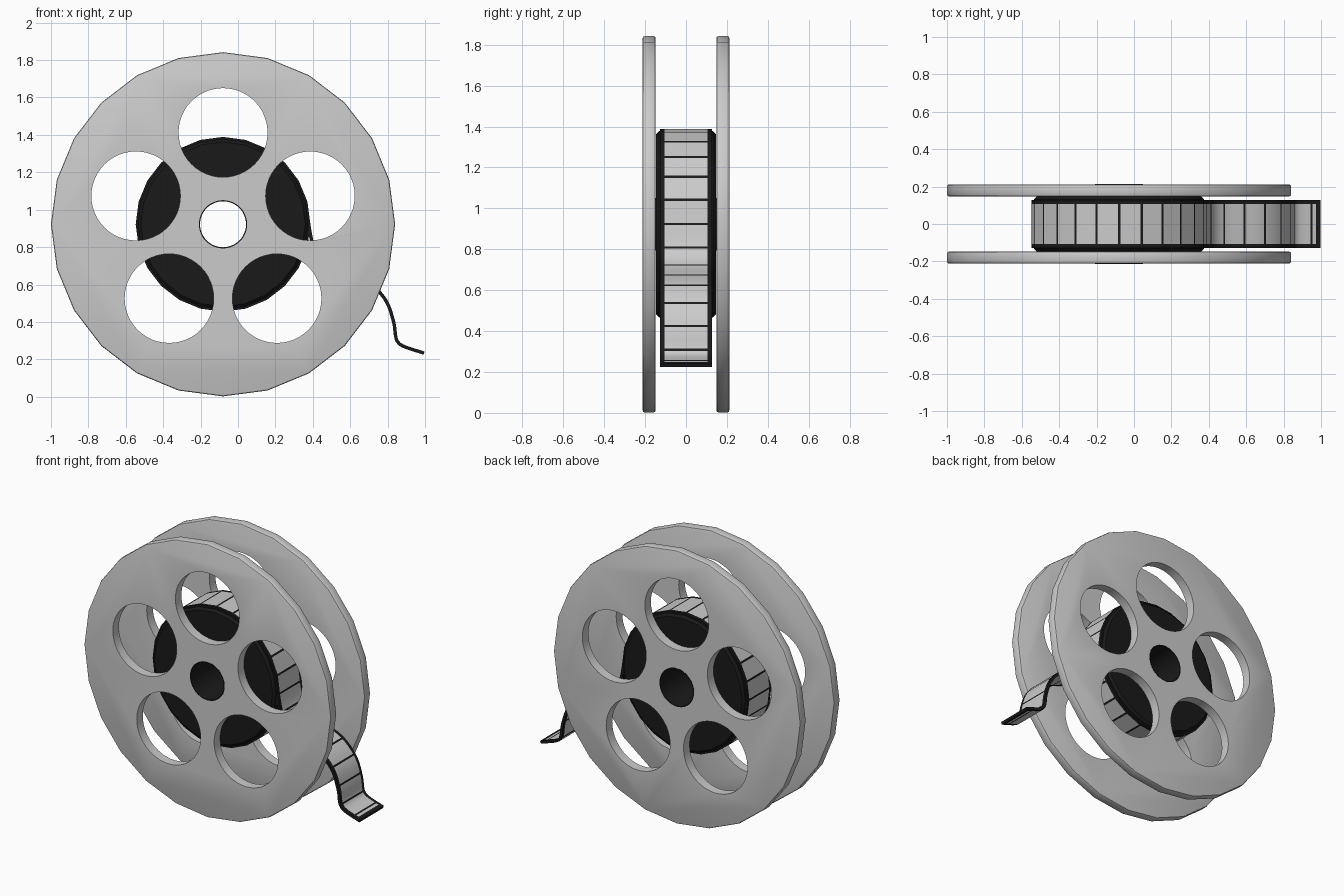
import bpy, bmesh
from math import sin, cos, pi, radians
from mathutils import Vector, Matrix

if "Cube" in bpy.data.objects:
    bpy.data.objects.remove(bpy.data.objects["Cube"])

CX, CZ = -0.08, 0.922          # reel axis
AXIS = Matrix.Rotation(pi / 2, 4, 'X')


def material(name, value):
    m = bpy.data.materials.new(name)
    m.diffuse_color = (value, value, value, 1)
    m.use_nodes = True
    m.node_tree.nodes["Principled BSDF"].inputs["Base Color"].default_value = m.diffuse_color
    return m


def make_object(name, bm, mats=(), smooth=True):
    bmesh.ops.recalc_face_normals(bm, faces=bm.faces[:])
    me = bpy.data.meshes.new(name)
    bm.to_mesh(me)
    bm.free()
    for m in mats:
        me.materials.append(m)
    ob = bpy.data.objects.new(name, me)
    bpy.context.collection.objects.link(ob)
    bpy.ops.object.select_all(action='DESELECT')
    ob.select_set(True)
    bpy.context.view_layer.objects.active = ob
    if smooth:
        bpy.ops.object.shade_smooth_by_angle(angle=radians(30))
    return ob


def cylinder(bm, x, y, z, r, depth, sides):
    mat = Matrix.Translation((x, y, z)) @ AXIS
    bmesh.ops.create_cone(bm, cap_ends=True, segments=sides, radius1=r,
                          radius2=r, depth=depth, matrix=mat)


black = material("film_black", 0.01)
silver = material("film_frame_grey", 0.8)

# Cutter: centre bore and five round windows
bm = bmesh.new()
cylinder(bm, CX, 0, CZ, 0.128, 1, 48)
for k in range(5):
    a = radians(90 + 72 * k)
    cylinder(bm, CX + 0.49 * cos(a), 0, CZ + 0.49 * sin(a), 0.238, 1, 48)
cutter = make_object("window_cutter", bm, smooth=False)
cutter.hide_render = True

# Two 24-sided flanges with a small rim bevel
for name, side in (("front_flange", -1), ("back_flange", 1)):
    bm = bmesh.new()
    cylinder(bm, CX, side * 0.18, CZ, 0.92, 0.064, 24)
    rim = [e for e in bm.edges if abs(e.verts[0].co.y - e.verts[1].co.y) < 1e-4]
    bmesh.ops.bevel(bm, geom=rim, offset=0.01, segments=2, profile=0.5,
                    affect='EDGES')
    ob = make_object(name, bm, smooth=False)
    mod = ob.modifiers.new("windows", 'BOOLEAN')
    mod.operation, mod.solver, mod.object = 'DIFFERENCE', 'EXACT', cutter
    bpy.ops.object.modifier_apply(modifier=mod.name)
    bpy.ops.object.shade_smooth_by_angle(angle=radians(30))
bpy.data.objects.remove(cutter)


# Lathed solid around the reel axis from a closed (radius, y) profile
def lathe(name, profile, sides, mats):
    bm = bmesh.new()
    rings = [[bm.verts.new((CX + r * cos(2 * pi * i / sides), y,
                            CZ + r * sin(2 * pi * i / sides)))
              for r, y in profile] for i in range(sides)]
    n = len(profile)
    for i in range(sides):
        a, b = rings[i], rings[(i + 1) % sides]
        for j in range(n):
            k = (j + 1) % n
            bm.faces.new((a[j], a[k], b[k], b[j]))
    return make_object(name, bm, mats)


# Wound film core and bore sleeve
lathe("wound_film_core", [(0.126, -0.147), (0.44, -0.147), (0.455, -0.132),
                          (0.455, 0.132), (0.44, 0.147), (0.126, 0.147)], 24, [black])
lathe("bore_sleeve", [(0.123, -0.213), (0.129, -0.213),
                      (0.129, 0.213), (0.123, 0.213)], 48, [black])

# Film path: one full turn, then a loose tail
R = 0.458
path = [Vector((CX + R * cos(radians(a)), CZ + R * sin(radians(a))))
        for a in range(360, -1, -15)]
tail = [Vector(p) for p in (
    (0.378, 0.922), (0.398, 0.82), (0.43, 0.755), (0.49, 0.708), (0.59, 0.665),
    (0.70, 0.612), (0.79, 0.515), (0.832, 0.40), (0.846, 0.31), (0.88, 0.272),
    (0.995, 0.233))]
ctrl = [path[-2]] + tail + [tail[-1] * 2 - tail[-2]]
for i in range(1, len(ctrl) - 2):
    p0, p1, p2, p3 = ctrl[i - 1:i + 3]
    for s in range(1, 9):
        t = s / 8
        path.append(0.5 * (2 * p1 + (p2 - p0) * t
                           + (2 * p0 - 5 * p1 + 4 * p2 - p3) * t * t
                           + (3 * p1 - p0 - 3 * p2 + p3) * t ** 3))

dist = [0.0]
for a, b in zip(path, path[1:]):
    dist.append(dist[-1] + (b - a).length)
total = dist[-1]


def at(d):
    d = min(max(d, 0), total)
    i = next(k for k in range(1, len(dist)) if dist[k] >= d - 1e-9)
    return path[i - 1].lerp(path[i], (d - dist[i - 1]) / (dist[i] - dist[i - 1]))


# Stations along the film: narrow black bar, then a grey frame
pitch, bar = dist[24] / 24, 0.012
stations, is_bar = [], []
d = 0.0
while d < total - 0.022:
    end = min(d + pitch, total - 0.02)
    a, b = d + bar / 2, end - bar / 2
    marks = [d, a] + [a + (b - a) * k / 5 for k in range(1, 6)]
    stations += marks
    is_bar += [True] + [False] * 5 + [True]
    d = end
stations += [total - 0.02, total]
is_bar += [True]

# Film strip with black borders and grey frames on both faces
bm = bmesh.new()
ys = (-0.127, -0.106, 0.106, 0.127)
rows = []
for s in stations:
    p = at(s)
    tan = (at(s + 0.012) - at(s - 0.012)).normalized()
    nrm = Vector((-tan.y, tan.x)) * 0.009
    rows.append([[bm.verts.new((q.x, y, q.y)) for y in ys]
                 for q in (p + nrm, p - nrm)])
for (a, b, bar_here) in zip(rows, rows[1:], is_bar):
    for side in (0, 1):
        for j in range(3):
            f = bm.faces.new((a[side][j], a[side][j + 1],
                              b[side][j + 1], b[side][j]))
            f.material_index = 1 if j == 1 and not bar_here else 0
    for j in (0, 3):
        bm.faces.new((a[0][j], b[0][j], b[1][j], a[1][j]))
for r in (rows[0], rows[-1]):
    for j in range(3):
        bm.faces.new((r[0][j], r[0][j + 1], r[1][j + 1], r[1][j]))
make_object("film_strip", bm, [black, silver])
